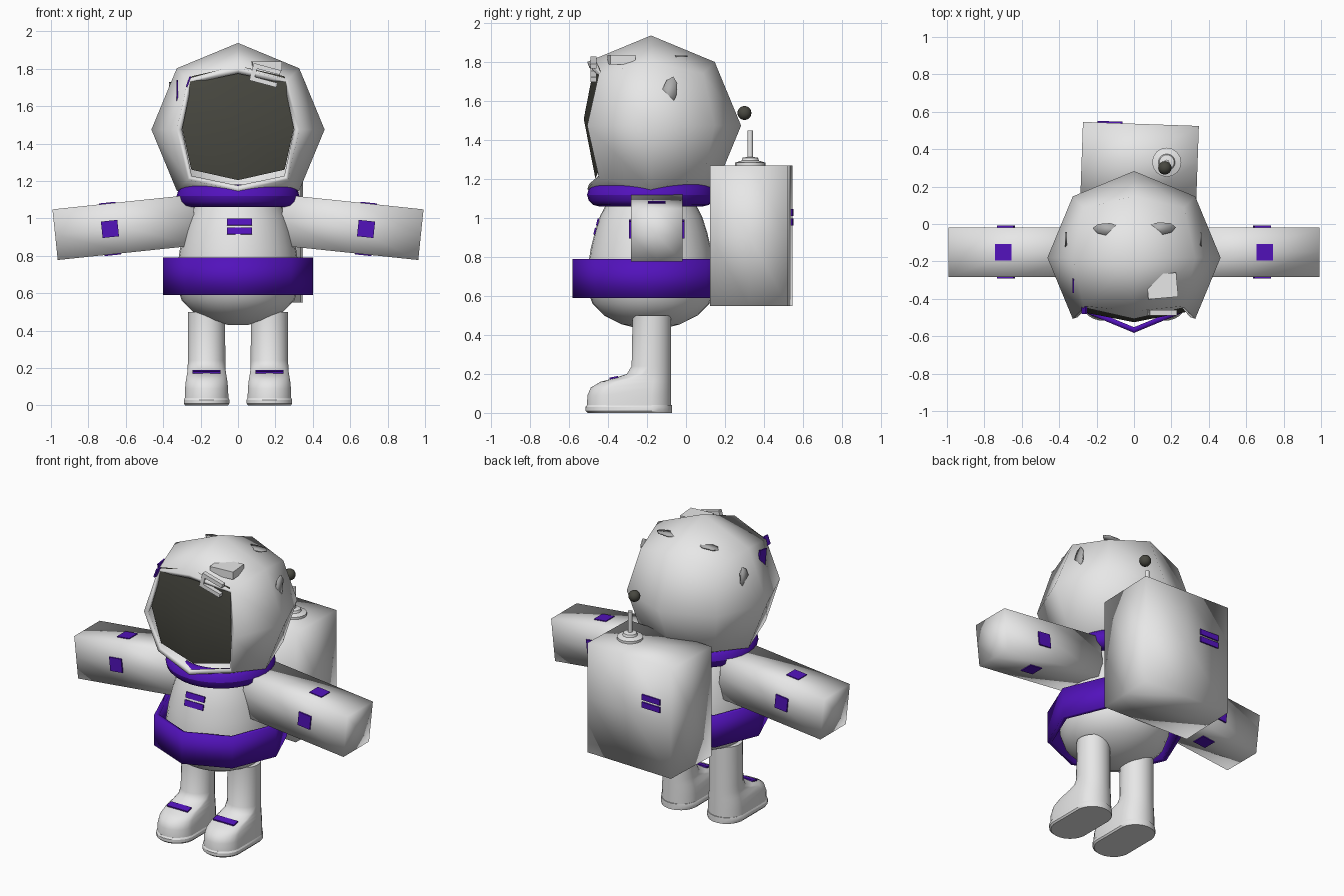
import bpy, bmesh, math
from math import radians, cos, sin, pi
from mathutils import Matrix, Vector
from mathutils.bvhtree import BVHTree

cube = bpy.data.objects.get("Cube")
if cube:
    bpy.data.objects.remove(cube, do_unlink=True)


def material(name, rgb):
    m = bpy.data.materials.new(name)
    m.use_nodes = True
    m.diffuse_color = (*rgb, 1)
    m.node_tree.nodes["Principled BSDF"].inputs["Base Color"].default_value = (*rgb, 1)
    return m


WHITE = material("suit white", (0.8, 0.8, 0.8))
PURPLE = material("trim purple", (0.085, 0.006, 0.5))
DARK = material("visor dark", (0.065, 0.065, 0.052))
GREY = material("vent grey", (0.42, 0.42, 0.42))


def part(name, bm, mat, angle=180):
    """Turn a bmesh into an object; angle 0 is flat, 180 fully smooth."""
    mesh = bpy.data.meshes.new(name)
    bm.to_mesh(mesh)
    bm.free()
    mesh.materials.append(mat)
    ob = bpy.data.objects.new(name, mesh)
    bpy.context.collection.objects.link(ob)
    if angle >= 180:
        for p in mesh.polygons:
            p.use_smooth = True
    elif angle > 0:
        bpy.ops.object.select_all(action="DESELECT")
        ob.select_set(True)
        bpy.context.view_layer.objects.active = ob
        bpy.ops.object.shade_smooth_by_angle(angle=radians(angle))
    return ob


def place(x, y, z, angle=0, axis="Z"):
    return Matrix.Translation((x, y, z)) @ Matrix.Rotation(radians(angle), 4, axis)


def box(name, size, matrix, mat, cuts=0, angle=0):
    bm = bmesh.new()
    bmesh.ops.create_cube(bm, size=1)
    if cuts:
        bmesh.ops.subdivide_edges(bm, edges=bm.edges[:], cuts=cuts, use_grid_fill=True)
    bm.transform(matrix @ Matrix.Diagonal((*size, 1)))
    return part(name, bm, mat, angle)


def loft(name, rings, mat, angle=40, caps=True):
    """Bridge rings of points that all have the same count."""
    bm = bmesh.new()
    loops = [[bm.verts.new(p) for p in ring] for ring in rings]
    n = len(loops[0])
    for a, b in zip(loops, loops[1:]):
        for i in range(n):
            j = (i + 1) % n
            bm.faces.new((a[i], a[j], b[j], b[i]))
    if caps:
        bm.faces.new(loops[0][::-1])
        bm.faces.new(loops[-1])
    return part(name, bm, mat, angle)


def ring(x, y, z, r, n=32):
    return [(x + r * cos(2 * pi * i / n), y + r * sin(2 * pi * i / n), z) for i in range(n)]


def cube_sphere(radius):
    bm = bmesh.new()
    bmesh.ops.create_cube(bm, size=2)
    bmesh.ops.subdivide_edges(bm, edges=bm.edges[:], cuts=1, use_grid_fill=True)
    for v in bm.verts:
        v.co = v.co.normalized() * radius
    return bm


def is_front(face):
    return face.calc_center_median().normalized().y < -0.7


AXIS_Y = -0.18
HEAD = Vector((0, AXIS_Y, 1.475))

# Helmet shell, open at the front
bm = cube_sphere(0.463)
tree = BVHTree.FromBMesh(bm)
bmesh.ops.delete(bm, geom=[f for f in bm.faces if is_front(f)], context="FACES")
bm.transform(Matrix.Translation(HEAD))
helmet = part("helmet", bm, WHITE)
shell = helmet.modifiers.new("shell", "SOLIDIFY")
shell.thickness = 0.03
shell.offset = -1

# Visor set inside the opening
bm = cube_sphere(0.432)
bmesh.ops.delete(bm, geom=[f for f in bm.faces if not is_front(f)], context="FACES")
bm.transform(Matrix.Translation((0, -0.322, 1.51)) @ Matrix.Diagonal((1, 0.47, 1, 1)))
part("visor", bm, DARK)


def helmet_plate(name, direction, size, roll, mat, sides=0):
    """Lay a plate on the helmet where a ray from its centre leaves it."""
    hit, normal, _, _ = tree.ray_cast(Vector((0, 0, 0)), Vector(direction).normalized())
    if normal.dot(hit) < 0:
        normal = -normal
    m = (Matrix.Translation(HEAD + hit) @ normal.to_track_quat("Z", "Y").to_matrix().to_4x4()
         @ Matrix.Rotation(radians(roll), 4, "Z"))
    if not sides:
        return box(name, size, m, mat)
    bm = bmesh.new()
    bmesh.ops.create_cone(bm, cap_ends=True, segments=sides, radius1=0.5, radius2=0.5, depth=1)
    bm.transform(m @ Matrix.Diagonal((*size, 1)))
    return part(name, bm, mat)


# Helmet details
for s, side in ((1, "left"), (-1, "right")):
    helmet_plate(side + "_crown_vent", (s * 0.14, 0.16, 0.37), (0.18, 0.07, 0.009), s * 5, GREY, 8)
    helmet_plate(side + "_side_vent", (s * 0.39, 0.1, 0.18), (0.08, 0.18, 0.009), s * -15, GREY, 8)
helmet_plate("helmet_lamp", (0.17, -0.17, 0.38), (0.16, 0.13, 0.05), 5, WHITE)
helmet_plate("helmet_tag", (-0.34, -0.15, 0.2), (0.07, 0.14, 0.009), -8, PURPLE)
box("rim_tag", (0.009, 0.04, 0.06), place(-0.265, -0.46, 1.73, 20, "Y"), PURPLE)
clip = place(0.145, -0.475, 1.765, 15, "Y")
for name, x, z, w, h in (("clip_top", 0, 0.035, 0.15, 0.025), ("clip_base", 0, -0.035, 0.15, 0.025),
                         ("clip_end", -0.063, 0, 0.025, 0.07)):
    box(name, (w, 0.03, h), clip @ Matrix.Translation((x, 0, z)), WHITE)

# Collar ring
rings = []
for i in range(13):
    a = 2 * pi * i / 12
    rings.append(ring(0, AXIS_Y, 1.12 + 0.06 * sin(a), 0.265 + 0.063 * cos(a)))
loft("collar", rings, PURPLE, 180, caps=False)

# Torso
profile = ((0.05, 0.43), (0.15, 0.455), (0.24, 0.5), (0.3, 0.56), (0.325, 0.63), (0.325, 0.74),
           (0.31, 0.84), (0.288, 0.93), (0.262, 1.01), (0.225, 1.08), (0.19, 1.14))
loft("torso", [ring(0, AXIS_Y, z, r) for r, z in profile], WHITE, 60)

# Eight-sided belt band
belt = loft("belt", [ring(0, AXIS_Y, z, 0.402, 8) for z in (0.59, 0.79)], PURPLE, 60, caps=False)
band = belt.modifiers.new("band", "SOLIDIFY")
band.thickness = 0.03
band.offset = -1

# Chest and backpack stripes
for i, z in enumerate((0.933, 0.98)):
    y = AXIS_Y - (0.29 - 0.29 * (z - 0.92)) - 0.001
    box(f"chest_stripe_{i}", (0.135, 0.009, 0.036), place(0.008, y, z, -14, "X"), PURPLE)

# Backpack with aerial
pack = place(0.03, 0.335, 0.91, -2)
box("backpack", (0.62, 0.4, 0.72), pack, WHITE, cuts=1, angle=180)
for i, z in enumerate((0.07, 0.12)):
    box(f"backpack_stripe_{i}", (0.135, 0.009, 0.036), pack @ Matrix.Translation((-0.165, 0.204, z)), PURPLE)
aerial = ((0.078, 1.265), (0.078, 1.285), (0.045, 1.295), (0.04, 1.31), (0.014, 1.315), (0.014, 1.45))
loft("aerial", [ring(0.175, 0.33, z, r, 16) for r, z in aerial], WHITE, 40)
bm = bmesh.new()
bmesh.ops.create_uvsphere(bm, u_segments=16, v_segments=10, radius=0.036)
bm.transform(Matrix.Translation((0.165, 0.3, 1.54)))
part("aerial_ball", bm, DARK)


def boot_ring(x, z, front, half, back=-0.075, n=24):
    """Long rounded outline: half circles at the heel and the toe."""
    pts = []
    for i in range(n):
        a = 2 * pi * (i + 0.5) / n
        y = back - half if sin(a) > 0 else front + half
        pts.append((x + half * cos(a), y + half * sin(a), z))
    return pts


for s, side in ((1, "left"), (-1, "right")):
    # Arm with a patch on each of its four sides
    arm = place(s * 0.605, -0.15, 0.952, s * 6, "Y")
    box(side + "_arm", (0.75, 0.265, 0.272), arm, WHITE, cuts=1, angle=180)
    for i in range(4):
        turn = Matrix.Rotation(pi / 2 * i, 4, "X")
        box(f"{side}_arm_patch_{i}", (0.088, 0.088, 0.009),
            arm @ turn @ Matrix.Translation((s * 0.08, 0, 0.137)), PURPLE)

    # Leg and boot in one sweep, then the sole and the strap
    x = s * 0.168
    shape = ((0.03, -0.51, 0.118), (0.09, -0.507, 0.116), (0.13, -0.49, 0.112), (0.16, -0.44, 0.107),
             (0.178, -0.37, 0.104), (0.2, -0.305, 0.102), (0.24, -0.28, 0.101), (0.5, -0.275, 0.1))
    loft(side + "_leg", [boot_ring(x, z, f, h) for z, f, h in shape], WHITE, 60)
    sole = ((0, -0.505, 0.115), (0.01, -0.517, 0.123), (0.03, -0.517, 0.123), (0.04, -0.51, 0.117))
    loft(side + "_sole", [boot_ring(x, z, f, h, -0.07) for z, f, h in sole], WHITE, 30)
    box(side + "_boot_strap", (0.15, 0.045, 0.009), place(x, -0.37, 0.181, 12, "X"), PURPLE)
